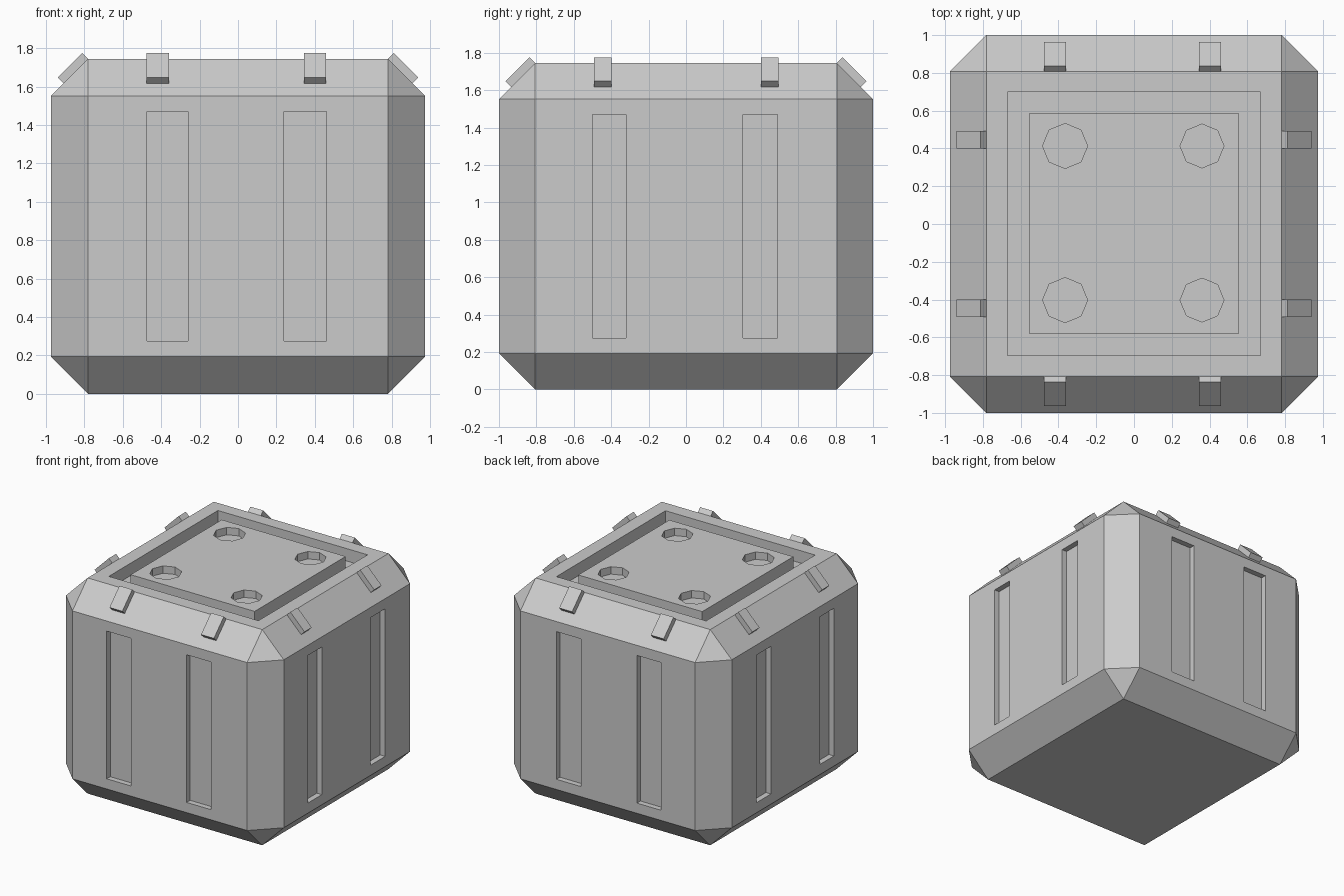
import bpy, bmesh
from math import pi, sqrt
from mathutils import Matrix, Vector

if "Cube" in bpy.data.objects:
    bpy.data.objects.remove(bpy.data.objects["Cube"])

HX, HY, TOP, CH = 0.975, 1.0, 1.745, 0.193


def add_box(bm, x0, x1, y0, y1, z0, z1):
    m = Matrix.Translation(((x0 + x1) / 2, (y0 + y1) / 2, (z0 + z1) / 2))
    m = m @ Matrix.Diagonal((x1 - x0, y1 - y0, z1 - z0, 1))
    bmesh.ops.create_cube(bm, size=1, matrix=m)


def to_object(bm, name):
    bmesh.ops.recalc_face_normals(bm, faces=bm.faces)
    me = bpy.data.meshes.new(name)
    bm.to_mesh(me)
    bm.free()
    ob = bpy.data.objects.new(name, me)
    bpy.context.collection.objects.link(ob)
    return ob


def cut(ob, cutter):
    mod = ob.modifiers.new("cut", 'BOOLEAN')
    mod.operation = 'DIFFERENCE'
    mod.solver = 'EXACT'
    mod.object = cutter
    bpy.context.view_layer.objects.active = ob
    bpy.ops.object.modifier_apply(modifier=mod.name)
    bpy.data.objects.remove(cutter)


# Chamfered body
bm = bmesh.new()
add_box(bm, -HX, HX, -HY, HY, 0, TOP)
bmesh.ops.bevel(bm, geom=bm.edges[:], offset=CH, offset_type='OFFSET',
                segments=1, profile=0.5, affect='EDGES')
body = to_object(bm, "body")

# Wall slots and the top recess
SLOT, Z0, Z1, FLOOR = 0.045, 0.275, 1.47, TOP - 0.10
bm = bmesh.new()
add_box(bm, -0.67, 0.67, -0.695, 0.7, FLOOR, TOP + 0.2)
for s in (-1, 1):
    for a, b in ((-0.475, -0.26), (0.24, 0.46)):
        y0, y1 = sorted((s * (HY - SLOT), s * (HY + 0.2)))
        add_box(bm, a, b, y0, y1, Z0, Z1)
    for a, b in ((-0.5, -0.32), (0.305, 0.49)):
        x0, x1 = sorted((s * (HX - SLOT), s * (HX + 0.2)))
        add_box(bm, x0, x1, a, b, Z0, Z1)
cut(body, to_object(bm, "recess_cutter"))

# Raised plate inside the recess, with four octagonal holes
bm = bmesh.new()
add_box(bm, -0.555, 0.555, -0.58, 0.585, FLOOR - 0.01, TOP)
plate = to_object(bm, "top_plate")
bm = bmesh.new()
for x, r in ((-0.365, 0.119), (0.36, 0.116)):
    for y in (-0.403, 0.413):
        bmesh.ops.create_cone(bm, cap_ends=True, segments=8, radius1=r, radius2=r,
                              depth=0.2, matrix=Matrix.Translation((x, y, TOP + 0.04)))
cut(plate, to_object(bm, "hole_cutter"))


# Clips lying on the upper chamfers
def clip(name, side, half, along, width):
    length, proud, sunk = 0.18, 0.043, 0.02
    bm = bmesh.new()
    add_box(bm, -width / 2, width / 2, 0, length, -sunk, proud)
    out = Vector((*side, 0))
    k = 1 / sqrt(2)
    down = (out - Vector((0, 0, 1))) * k
    normal = (out + Vector((0, 0, 1))) * k
    across = down.cross(normal)
    m = Matrix((across, down, normal)).transposed().to_4x4()
    tangent = Vector((abs(side[1]), abs(side[0]), 0))
    m.translation = out * (half - CH) + tangent * along + Vector((0, 0, TOP))
    bm.transform(m)
    to_object(bm, name)


for label, s in (("front", -1), ("back", 1)):
    for x in (-0.418, 0.402):
        clip(label + "_clip", (0, s), HY, x, 0.115)
for label, s in (("left", -1), ("right", 1)):
    for y in (-0.445, 0.447):
        clip(label + "_clip", (s, 0), HX, y, 0.093)
